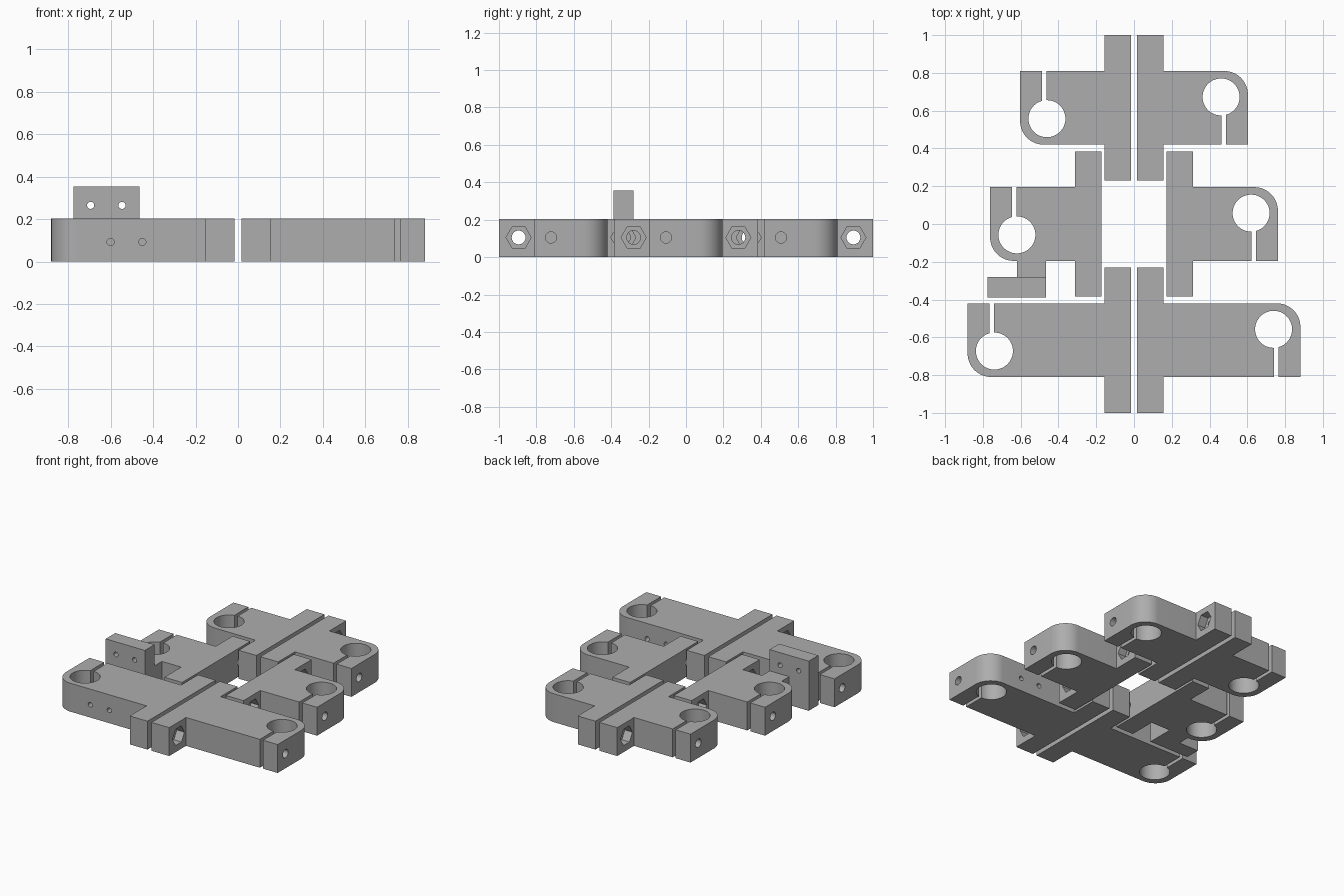
import bpy, bmesh
from math import pi, cos, sin, sqrt, asin, radians
from mathutils import Matrix, Vector

cube = bpy.data.objects.get("Cube")
if cube:
    bpy.data.objects.remove(cube, do_unlink=True)

HEIGHT = 0.203
BORE_Z = 0.105
ARM = 0.195       # half width of the arm
FLANGE = 0.385    # half length of the flange
FILLET = 0.125
ROD = 0.098       # rod hole radius

grey = bpy.data.materials.new("plain grey")
grey.use_nodes = True
grey.diffuse_color = (0.42, 0.42, 0.42, 1)
grey.node_tree.nodes["Principled BSDF"].inputs["Base Color"].default_value = grey.diffuse_color


def make_object(name, bm):
    bmesh.ops.recalc_face_normals(bm, faces=bm.faces)
    mesh = bpy.data.meshes.new(name)
    bm.to_mesh(mesh)
    bm.free()
    mesh.materials.append(grey)
    obj = bpy.data.objects.new(name, mesh)
    bpy.context.collection.objects.link(obj)
    return obj


def prism(name, outline, height):
    bm = bmesh.new()
    face = bm.faces.new([bm.verts.new((x, y, 0)) for x, y in outline])
    top = bmesh.ops.extrude_face_region(bm, geom=[face])["geom"]
    verts = [v for v in top if isinstance(v, bmesh.types.BMVert)]
    bmesh.ops.translate(bm, verts=verts, vec=(0, 0, height))
    return make_object(name, bm)


def arc(cx, cy, r, start, end, steps):
    angles = [start + (end - start) * i / steps for i in range(steps + 1)]
    return [(cx + r * cos(a), cy + r * sin(a)) for a in angles]


def drill(obj, start, end, r, sides=24):
    """Cut a straight hole between two points."""
    a, b = Vector(start), Vector(end)
    bm = bmesh.new()
    # local x of the profile lies across the hole, so a hexagon points sideways
    across = Vector((0, 1, 0)) if abs((b - a).x) > 1e-6 else Vector((1, 0, 0))
    up = Vector((0, 0, 1))
    ring = [across * x + up * z for x, z in arc(0, 0, r, 0, 2 * pi, sides)[:-1]]
    ends = [[bm.verts.new(p + v) for v in ring] for p in (a, b)]
    for loop in ends:
        bm.faces.new(loop)
    for i in range(sides):
        j = (i + 1) % sides
        bm.faces.new((ends[0][i], ends[0][j], ends[1][j], ends[1][i]))
    cutter = make_object("hole_cutter", bm)
    cutter.hide_render = True
    mod = obj.modifiers.new("hole", 'BOOLEAN')
    mod.operation, mod.solver, mod.object = 'DIFFERENCE', 'EXACT', cutter
    bpy.context.view_layer.update()
    result = bpy.data.meshes.new_from_object(
        obj.evaluated_get(bpy.context.evaluated_depsgraph_get()))
    obj.modifiers.clear()
    obj.data = result
    bpy.data.objects.remove(cutter, do_unlink=True)


def smooth(obj):
    bpy.ops.object.select_all(action='DESELECT')
    obj.select_set(True)
    bpy.context.view_layer.objects.active = obj
    bpy.ops.object.shade_smooth_by_angle(angle=radians(30))


def clamp(name, x0, xe, yc, turned, screw_holes):
    """T-shaped rod clamp: flange, arm, slotted rod hole, bolt bores and nut pockets."""
    x1 = x0 + 0.14
    hx, hy = xe - 0.142, 0.0575
    left, right = xe - 0.141, xe - 0.117
    a = -pi / 2 + asin((left - hx) / ROD)
    b = -pi / 2 + asin((right - hx) / ROD) - 2 * pi
    outline = [(x0, -FLANGE), (x1, -FLANGE), (x1, -ARM), (left, -ARM)]
    outline += arc(hx, hy, ROD, a, b, 56)
    outline += [(right, -ARM), (xe, -ARM)]
    outline += arc(xe - FILLET, ARM - FILLET, FILLET, 0, pi / 2, 16)
    outline += [(x1, ARM), (x1, FLANGE), (x0, FLANGE)]
    obj = prism(name, outline, HEIGHT)

    # flange bolts with hexagonal nut pockets on the arm side
    for y in (-0.28, 0.28):
        drill(obj, (x0 - 0.05, y, BORE_Z), (x1 + 0.05, y, BORE_Z), 0.037)
        drill(obj, (x1 - 0.06, y, BORE_Z), (x1 + 0.05, y, BORE_Z), 0.067, 6)
    # clamping screw across the slot
    drill(obj, (left - 0.13, -0.107, BORE_Z), (xe + 0.05, -0.107, BORE_Z), 0.03)
    # small screw holes in the long side
    if screw_holes:
        for dx in (0.28, 0.43):
            drill(obj, (xe - dx, ARM - 0.1, 0.092), (xe - dx, ARM + 0.05, 0.092), 0.017, 16)

    turn = Matrix.Rotation(pi, 4, 'Z') if turned else Matrix()
    obj.data.transform(Matrix.Translation((0, yc, 0)) @ turn)
    smooth(obj)


# three pairs of clamps, each pair turned about its own centre
rows = [("front", 0.016, 0.881, -0.615, True),
        ("middle", 0.173, 0.762, 0.0, False),
        ("back", 0.016, 0.603, 0.615, False)]
for row, x0, xe, yc, screws in rows:
    for side, turned in (("left", False), ("right", True)):
        clamp(f"{row}_{side}_clamp", x0, xe, yc, turned, screws)


def rectangle(xa, xb, ya, yb):
    return [(xa, ya), (xb, ya), (xb, yb), (xa, yb)]


# upright mounting plate with its spacer to the middle clamp
plate = prism("mounting_plate", rectangle(-0.775, -0.465, -0.388, -0.28), 0.355)
for x in (-0.695, -0.547):
    drill(plate, (x, -0.45, 0.265), (x, -0.2, 0.265), 0.017, 16)
smooth(plate)
prism("plate_spacer", rectangle(-0.62, -0.465, -0.28, -0.195), HEIGHT)
